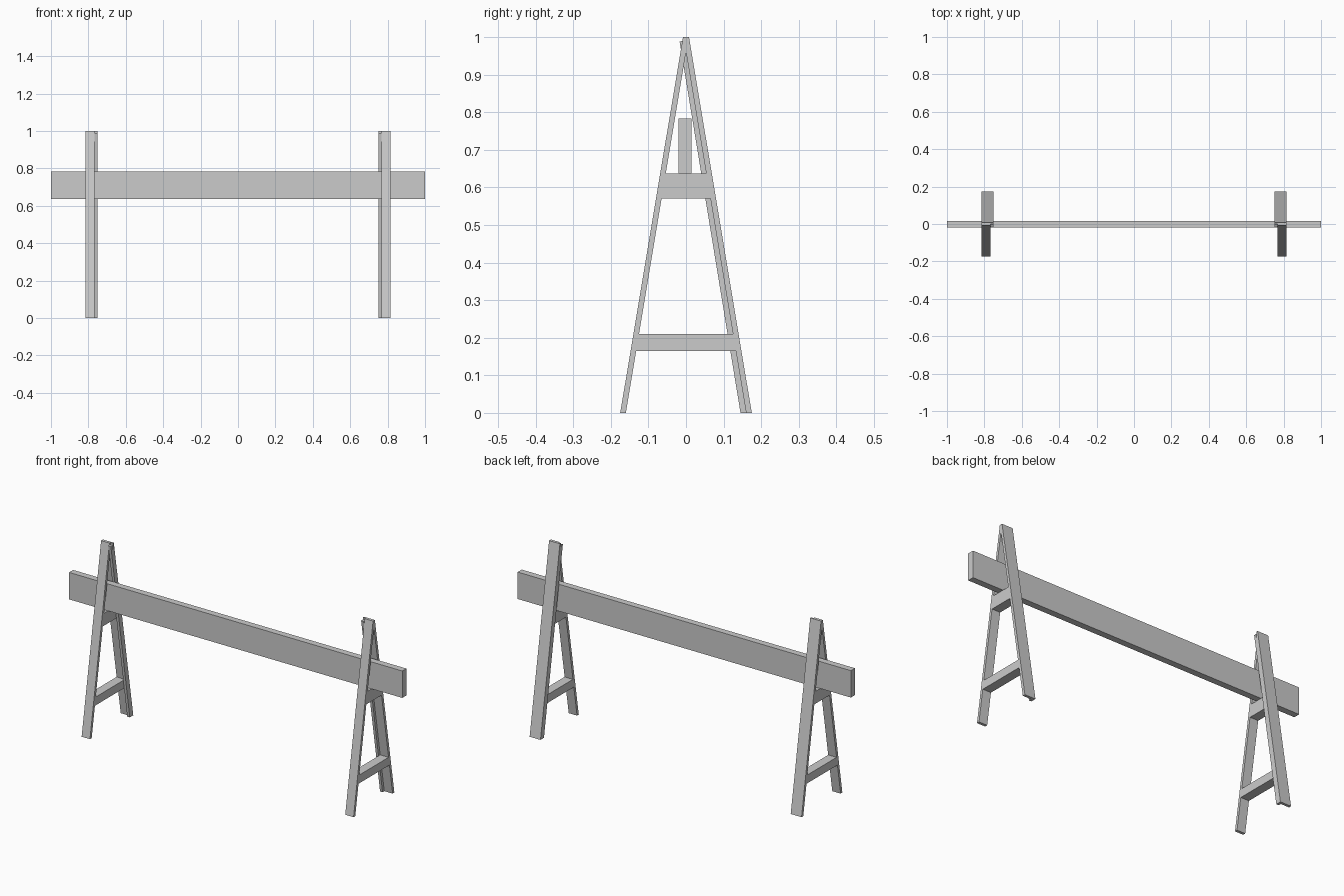
import bpy, bmesh

if "Cube" in bpy.data.objects:
    bpy.data.objects.remove(bpy.data.objects["Cube"])


def prism(name, profile, x0, x1):
    """Extrude a y/z outline along x."""
    bm = bmesh.new()
    face = bm.faces.new([bm.verts.new((x0, y, z)) for y, z in profile])
    new = bmesh.ops.extrude_face_region(bm, geom=[face])["geom"]
    verts = [v for v in new if isinstance(v, bmesh.types.BMVert)]
    bmesh.ops.translate(bm, verts=verts, vec=(x1 - x0, 0, 0))
    bmesh.ops.recalc_face_normals(bm, faces=bm.faces)
    mesh = bpy.data.meshes.new(name)
    bm.to_mesh(mesh)
    bm.free()
    obj = bpy.data.objects.new(name, mesh)
    bpy.context.collection.objects.link(obj)
    return obj


def mirror_x(obj):
    """Repeat a trestle part at the other end."""
    obj.modifiers.new("other_end", 'MIRROR').use_axis[0] = True


def inner_y(z):
    """Inner face of the sloping legs at height z."""
    return 0.160 * (1 - z / 0.96)


# Long plank resting on the trestles
prism("plank", [(-.020, .637), (.015, .637), (.015, .783), (-.020, .783)], -1, 1)

IN, MID, OUT = 0.751, 0.766, 0.816

# Sloping legs, mitred together at the top
leg = [(.175, 0), (.160, 0), (0, .96), (0, 1), (.008, 1)]
mirror_x(prism("front_leg", [(-y, z) for y, z in leg], MID, OUT))
mirror_x(prism("back_leg", leg, IN, OUT))

# Inner rib that gives the back leg its L section
rib = [(.145, 0), (.160, 0), (-.005, .99), (-.017, .988)]
mirror_x(prism("back_leg_rib", rib, IN, MID))

# Cross bars between the legs
for name, z0, z1 in (("upper_crossbar", .570, .637), ("lower_rung", .165, .210)):
    a, b = inner_y(z0), inner_y(z1)
    mirror_x(prism(name, [(-a, z0), (a, z0), (b, z1), (-b, z1)], MID, OUT))
